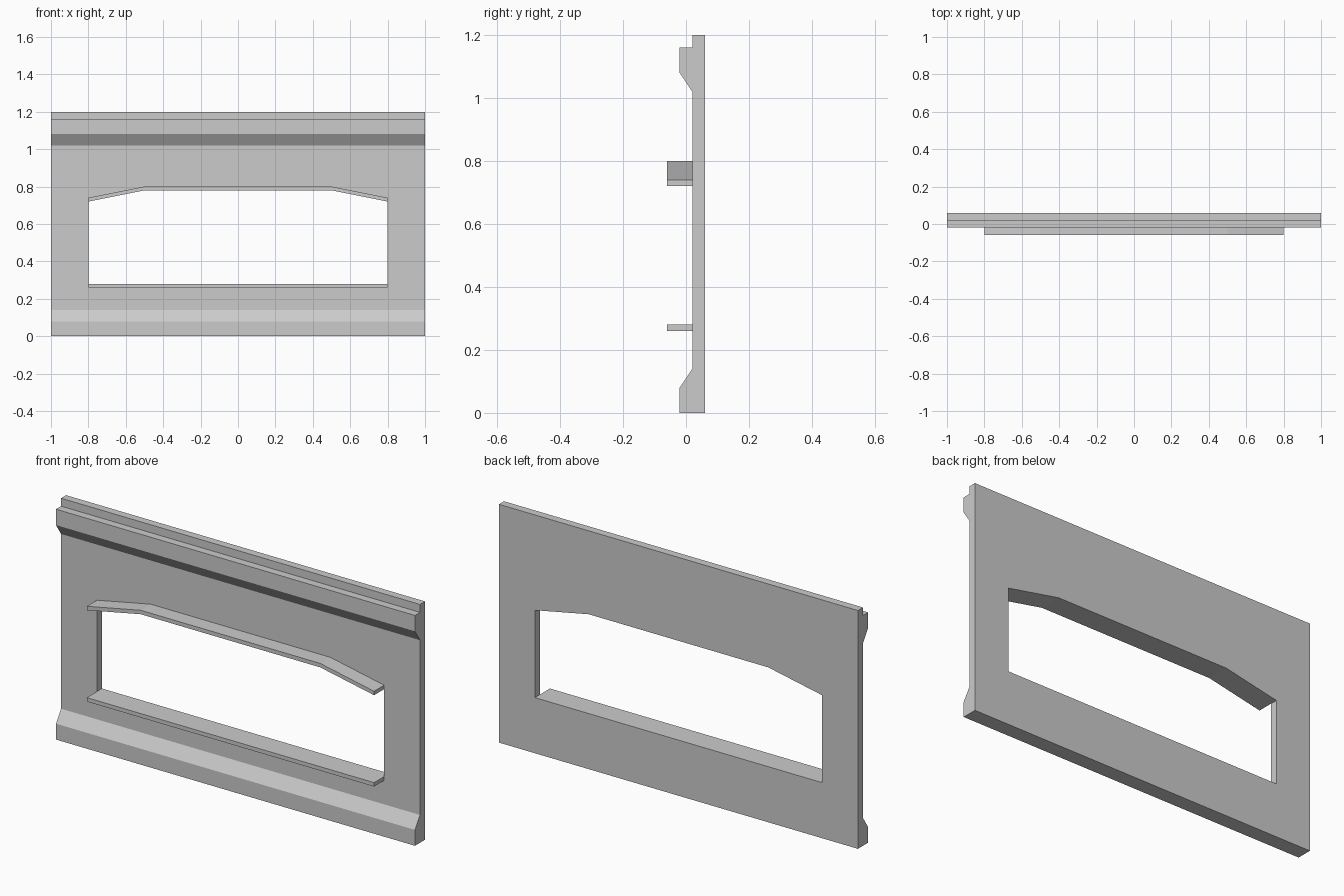
import bpy, bmesh

if "Cube" in bpy.data.objects:
    bpy.data.objects.remove(bpy.data.objects["Cube"])


def prism(name, outline, axis, start, end):
    """Extrude a 2D outline along x (outline is y,z) or along y (outline is x,z)."""
    def place(p, d):
        return (d, p[0], p[1]) if axis == 'X' else (p[0], d, p[1])

    bm = bmesh.new()
    base = bm.faces.new([bm.verts.new(place(p, start)) for p in outline])
    shift = place((0, 0), end - start)
    new = bmesh.ops.extrude_face_region(bm, geom=[base], use_keep_orig=True)['geom']
    bmesh.ops.translate(bm, vec=shift, verts=[g for g in new if isinstance(g, bmesh.types.BMVert)])
    bmesh.ops.recalc_face_normals(bm, faces=bm.faces)
    mesh = bpy.data.meshes.new(name)
    bm.to_mesh(mesh)
    bm.free()
    obj = bpy.data.objects.new(name, mesh)
    bpy.context.collection.objects.link(obj)
    return obj


# Wall panel: skirting at the bottom, cornice near the top
wall = prism('wall_panel', [
    (0.06, 0), (0.06, 1.2), (0.02, 1.2), (0.02, 1.16), (-0.02, 1.16),
    (-0.02, 1.08), (0.02, 1.02), (0.02, 0.14), (-0.02, 0.08), (-0.02, 0)],
    'X', -1, 1)

# Window opening with sloped top corners
arch = [(-0.8, 0.72), (-0.5, 0.78), (0.5, 0.78), (0.8, 0.72)]
cutter = prism('opening_cutter', arch + [(0.8, 0.28), (-0.8, 0.28)], 'Y', -0.2, 0.2)
cutter.hide_render = True
cut = wall.modifiers.new('opening', 'BOOLEAN')
cut.operation = 'DIFFERENCE'
cut.solver = 'EXACT'
cut.object = cutter
bpy.context.view_layer.objects.active = wall
bpy.ops.object.modifier_apply(modifier=cut.name)
bpy.data.objects.remove(cutter)

# Projecting hood over the opening and sill beneath it
T = 0.02
hood_outline = arch + [(x, z + T) for x, z in reversed(arch)]
prism('window_hood', hood_outline, 'Y', -0.06, 0.02)
prism('window_sill', [(-0.8, 0.26), (0.8, 0.26), (0.8, 0.28), (-0.8, 0.28)], 'Y', -0.06, 0.02)
